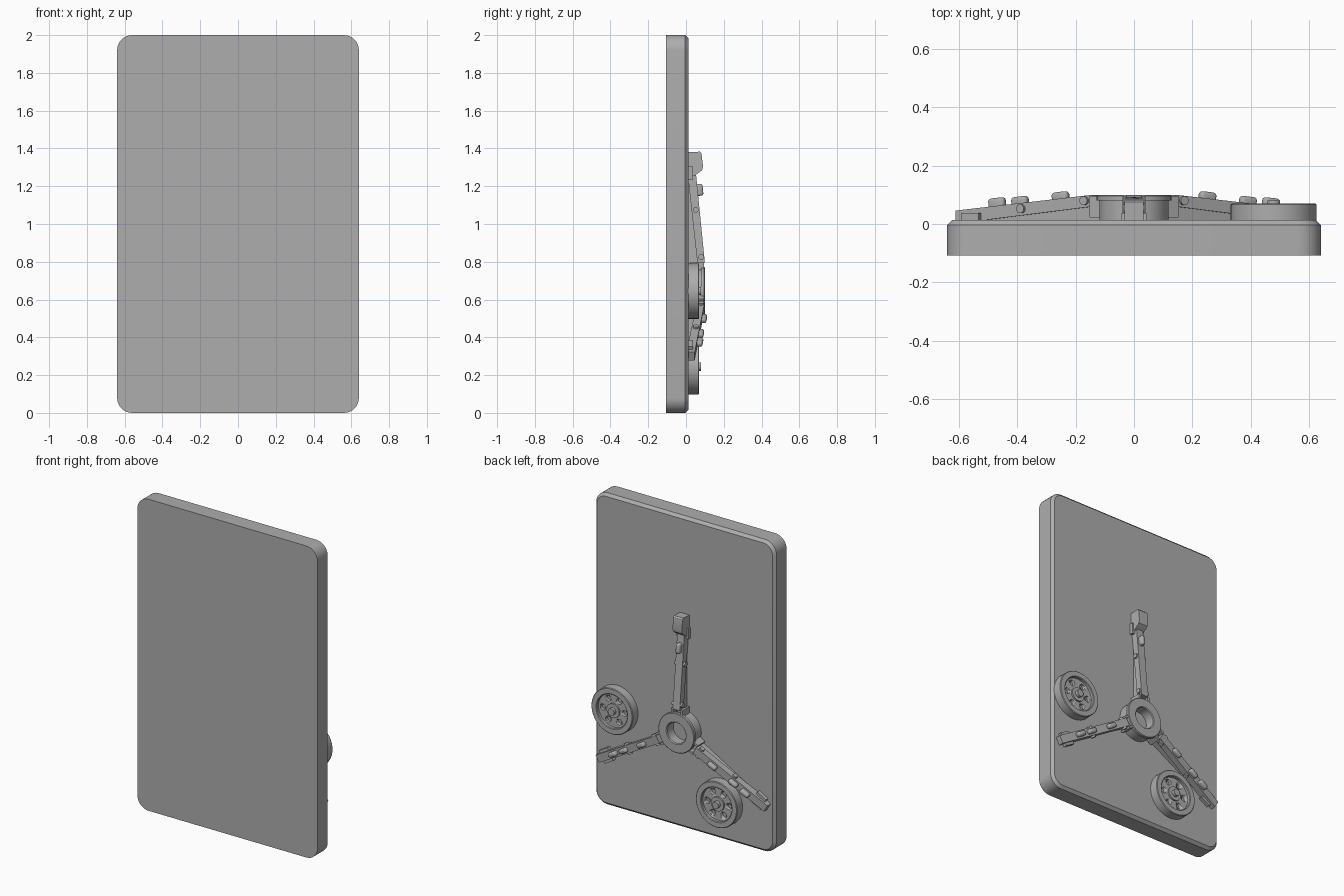
import bpy, bmesh, math
from mathutils import Matrix, Vector

if "Cube" in bpy.data.objects:
    bpy.data.objects.remove(bpy.data.objects["Cube"])

grey = bpy.data.materials.new("plain_grey")
grey.use_nodes = True
COLOUR = (0.42, 0.42, 0.42, 1)
grey.diffuse_color = COLOUR
grey.node_tree.nodes["Principled BSDF"].inputs["Base Color"].default_value = COLOUR

BACK = 0.013      # height of the panel's rear surface
HUB_Z = 0.645


def finish(name, bm, matrix=None):
    if matrix is not None:
        bm.transform(matrix)
    bmesh.ops.recalc_face_normals(bm, faces=bm.faces)
    mesh = bpy.data.meshes.new(name)
    bm.to_mesh(mesh)
    bm.free()
    mesh.materials.append(grey)
    ob = bpy.data.objects.new(name, mesh)
    bpy.context.collection.objects.link(ob)
    bpy.ops.object.select_all(action="DESELECT")
    ob.select_set(True)
    bpy.context.view_layer.objects.active = ob
    bpy.ops.object.shade_smooth_by_angle(angle=math.radians(30))
    return ob


def frame(angle, x, z):
    """Local axes: along the arm, across it, and outward from the panel."""
    a = math.radians(angle)
    c, s = math.cos(a), math.sin(a)
    return Matrix(((c, s, 0, x), (0, 0, 1, 0), (s, -c, 0, z), (0, 0, 0, 1)))


def prism(name, profile, half, matrix, shift=0):
    """Side profile (along, out) given a width across."""
    bm = bmesh.new()
    face = bm.faces.new([bm.verts.new((r, shift - half, h)) for r, h in profile])
    new = bmesh.ops.extrude_face_region(bm, geom=[face])["geom"]
    bmesh.ops.translate(bm, vec=(0, 2 * half, 0),
                        verts=[v for v in new if isinstance(v, bmesh.types.BMVert)])
    return finish(name, bm, matrix)


def box_profile(r0, r1, h0, h1):
    return [(r0, h0), (r1, h0), (r1, h1), (r0, h1)]


def lathe(name, profile, matrix, steps=48):
    bm = bmesh.new()
    verts = [bm.verts.new((r, 0, h)) for r, h in profile]
    edges = [bm.edges.new(p) for p in zip(verts, verts[1:])]
    bmesh.ops.spin(bm, geom=verts + edges, cent=(0, 0, 0), axis=(0, 0, 1),
                   angle=math.tau, steps=steps)
    bmesh.ops.remove_doubles(bm, verts=bm.verts, dist=1e-5)
    return finish(name, bm, matrix)


def cylinder(bm, radius, depth, matrix):
    bmesh.ops.create_cone(bm, cap_ends=True, segments=20, radius1=radius,
                          radius2=radius, depth=depth, matrix=matrix)


# Panel with rounded corners and a chamfered rear rim
bm = bmesh.new()
bmesh.ops.create_cube(bm, size=1)
bmesh.ops.transform(bm, verts=bm.verts, matrix=Matrix.Translation((0, -0.047, 1))
                    @ Matrix.Diagonal((1.28, 0.12, 2, 1)))
corners = [e for e in bm.edges if abs(e.verts[0].co.y - e.verts[1].co.y) > 0.1]
bmesh.ops.bevel(bm, geom=corners, offset=0.08, segments=8, profile=0.5, affect="EDGES")
rim = [e for e in bm.edges if all(v.co.y > 0 for v in e.verts)]
bmesh.ops.bevel(bm, geom=rim, offset=0.017, segments=1, affect="EDGES")
finish("panel", bm)

# Central hub ring
lathe("hub_ring", [(0, 0.035), (0.066, 0.035), (0.066, 0.095), (0.071, 0.1), (0.124, 0.1),
                   (0.128, 0.096), (0.128, 0.08), (0.118, 0.08), (0.118, BACK)],
      frame(0, 0, HUB_Z))


# Wheels with a recessed, drilled disc
def wheel(name, x, z):
    m = frame(0, x, z)
    ob = lathe(name, [(0, BACK - 0.01), (0.147, BACK - 0.01), (0.147, 0.066), (0.143, 0.07),
                      (0.112, 0.07), (0.108, 0.066), (0.108, 0.05), (0.045, 0.05),
                      (0.045, 0.06), (0.022, 0.06), (0.022, 0.08), (0, 0.08)], m)
    bm = bmesh.new()
    for i in range(6):
        a = math.radians(60 * i)
        spot = Vector((0.077 * math.cos(a), 0.077 * math.sin(a), 0.05))
        cylinder(bm, 0.019, 0.04, Matrix.Translation(spot))
    cutter = finish(name + "_cutter", bm, m)
    cutter.hide_render = True
    mod = ob.modifiers.new("holes", "BOOLEAN")
    mod.operation = "DIFFERENCE"
    mod.object = cutter
    bpy.context.view_layer.objects.active = ob
    bpy.ops.object.modifier_apply(modifier=mod.name)
    bpy.data.objects.remove(cutter)


wheel("side_wheel", 0.478, HUB_Z)
wheel("lower_wheel", -0.264, 0.245)


# Folding arms
def arm_top(r):
    return 0.1 - 0.1 * (r - 0.15)


def arm(name, angle, pads):
    m = frame(angle, 0, HUB_Z)
    prism(name + "_beam", [(0.15, 0.06), (0.58, BACK), (0.69, BACK), (0.69, 0.046),
                           (0.15, 0.1)], 0.025, m)
    prism(name + "_web", [(0.12, BACK), (0.58, BACK), (0.15, 0.065), (0.12, 0.065)], 0.016, m)
    prism(name + "_foot", box_profile(0.59, 0.66, BACK, 0.037), 0.042, m)
    # Hinge lugs and cross pins
    for side, label in ((-1, "right"), (1, "left")):
        prism(name + "_lug_" + label, box_profile(0.1, 0.152, 0.022, 0.095), 0.007, m, side * 0.033)
    bm = bmesh.new()
    for r, h in ((0.18, 0.08), (0.135, 0.05), (0.43, 0.052)):
        cylinder(bm, 0.015, 0.072, Matrix.Translation((r, 0, h)) @ Matrix.Rotation(math.pi / 2, 4, "X"))
    finish(name + "_pins", bm, m)
    # Rounded pads on the outer face
    for i, r in enumerate(pads):
        bm = bmesh.new()
        bmesh.ops.create_cube(bm, size=1)
        height = 0.045 if r > 0.5 else 0.036
        bmesh.ops.scale(bm, vec=(0.062, 0.03, height), verts=bm.verts)
        bmesh.ops.bevel(bm, geom=bm.edges[:], offset=0.011, segments=3, profile=0.5, affect="EDGES")
        place = Matrix.Translation((r, 0, arm_top(r) + 0.006)) @ Matrix.Rotation(0.1, 4, "Y")
        finish(f"{name}_pad_{i + 1}", bm, m @ place)


arm("left_arm", -30, (0.29, 0.45, 0.54))
arm("right_arm", 210, (0.29, 0.45, 0.54))
arm("upper_arm", 90, (0.535,))

# Raised tip of the upper arm
prism("upper_arm_tip", [(0.6, BACK), (0.735, BACK), (0.738, 0.075), (0.73, 0.082),
                        (0.66, 0.09), (0.64, 0.085), (0.61, 0.045)], 0.033, frame(90, 0, HUB_Z))
